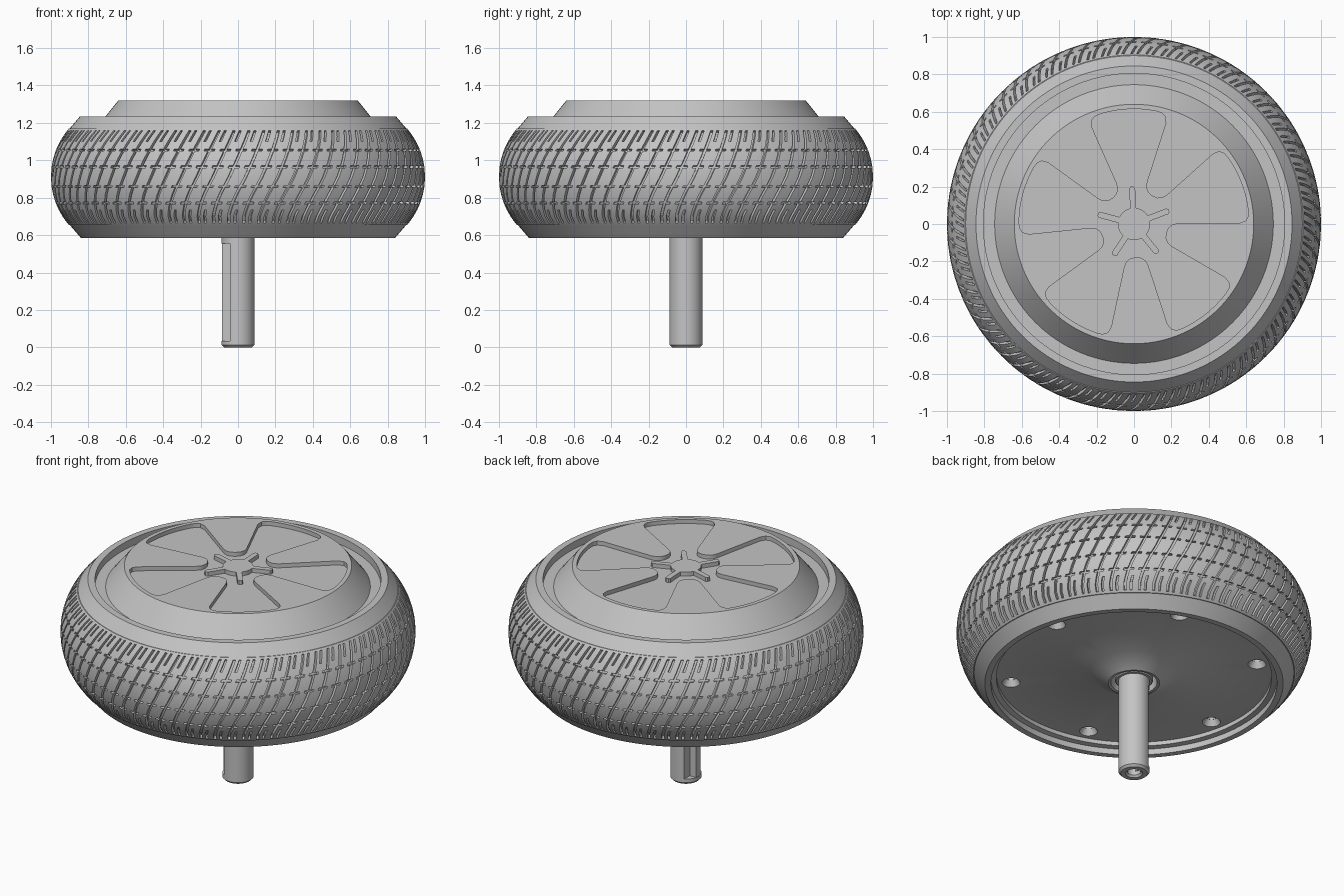
import bpy, bmesh
from math import cos, sin, radians, sqrt, tau
from mathutils import Matrix, Vector

if "Cube" in bpy.data.objects:
    bpy.data.objects.remove(bpy.data.objects["Cube"])

grey = bpy.data.materials.new("plain_grey")
grey.use_nodes = True
grey.diffuse_color = (0.55, 0.55, 0.55, 1)
grey.node_tree.nodes["Principled BSDF"].inputs["Base Color"].default_value = (0.55, 0.55, 0.55, 1)


def finish(bm, name, recalc=True):
    if recalc:
        bmesh.ops.recalc_face_normals(bm, faces=bm.faces)
    mesh = bpy.data.meshes.new(name)
    bm.to_mesh(mesh)
    bm.free()
    mesh.materials.append(grey)
    obj = bpy.data.objects.new(name, mesh)
    bpy.context.collection.objects.link(obj)
    return obj


def lathe(name, profile, steps=128, closed=False):
    bm = bmesh.new()
    verts = [bm.verts.new((r, 0, z)) for r, z in profile]
    edges = [bm.edges.new(pair) for pair in zip(verts, verts[1:])]
    if closed:
        edges.append(bm.edges.new((verts[-1], verts[0])))
    bmesh.ops.spin(bm, geom=verts + edges, axis=(0, 0, 1), cent=(0, 0, 0),
                   angle=tau, steps=steps)
    bmesh.ops.remove_doubles(bm, verts=bm.verts, dist=0.0001)
    return finish(bm, name)


def prism(name, outline, z0, z1):
    bm = bmesh.new()
    low = [bm.verts.new((x, y, z0)) for x, y in outline]
    high = [bm.verts.new((x, y, z1)) for x, y in outline]
    bm.faces.new(low)
    bm.faces.new(high)
    for i in range(len(low)):
        j = (i + 1) % len(low)
        bm.faces.new((low[i], low[j], high[j], high[i]))
    return finish(bm, name)


def cut(target, cutter):
    mod = target.modifiers.new("cut", 'BOOLEAN')
    mod.operation = 'DIFFERENCE'
    mod.solver = 'EXACT'
    mod.object = cutter
    bpy.context.view_layer.objects.active = target
    bpy.ops.object.modifier_apply(modifier=mod.name)
    bpy.data.objects.remove(cutter)


def polar(r, degrees):
    return r * cos(radians(degrees)), r * sin(radians(degrees))


def rectangle(x0, x1, y0, y1):
    return [(x0, y0), (x1, y0), (x1, y1), (x0, y1)]


# Tyre bulge: radius at a height
LOW, HIGH, MID, ARC = 0.655, 1.17, 0.912, 0.395


def bulge(z):
    return 1 - ARC + sqrt(ARC ** 2 - (z - MID) ** 2)


# Tyre carcass with chamfered shoulders, hidden core under the tread
core = [(bulge(z) - 0.03, z) for z in (0.66, 0.75, 0.83, 0.91, 1.0, 1.08, 1.165)]
lathe("tyre_carcass", [(0.805, 0.75), (0.805, 0.585), (0.84, 0.585), (0.9, LOW)] + core
      + [(0.9, HIGH), (0.845, 1.235), (0.805, 1.235), (0.805, 1.1)], closed=True)

# Tread: slanted grid whose groove cells are sunk
COUNT, DEPTH = 72, 0.02
columns = [0.05, 0.30, 0.47, 0.72, 0.87]
dashes = [0.77, 0.86, 0.965, 1.055]
heights = sorted([LOW, 0.666, 0.70, 0.735, 0.815, 0.91, 1.01, 1.10, 1.13, 1.16, HIGH]
                 + [d + s for d in dashes for s in (-0.006, 0.006)])


def slant(z):
    t = max(0, (z - 0.70) / (HIGH - 0.70))
    return 0.21 * t * min(1, 0.6 + t)


bm = bmesh.new()
rows = []
for z in heights:
    r = bulge(z)
    row = []
    for k in range(COUNT):
        for c in columns:
            a = (k + c) * tau / COUNT + slant(z)
            row.append(bm.verts.new((r * cos(a), r * sin(a), z)))
    rows.append(row)
sunk = []
for i in range(len(rows) - 1):
    middle = (heights[i] + heights[i + 1]) / 2
    dash_row = any(abs(middle - d) < 0.004 for d in dashes)
    edge_row = middle < 0.74 or middle > 1.09
    for j in range(len(rows[0])):
        n = (j + 1) % len(rows[0])
        face = bm.faces.new((rows[i][j], rows[i][n], rows[i + 1][n], rows[i + 1][j]))
        cell = j % len(columns)
        if 0 < i < len(rows) - 2:
            if cell == 1 or (dash_row and cell < 3) or (edge_row and cell == 3):
                sunk.append(face)
bm.normal_update()
bmesh.ops.inset_region(bm, faces=sunk, thickness=0.001, depth=-DEPTH, use_boundary=True)
# Turned-in borders of the tread band
for row in (rows[0], rows[-1]):
    inner = [bm.verts.new((v.co.x * 0.96, v.co.y * 0.96, v.co.z)) for v in row]
    for j in range(len(row)):
        n = (j + 1) % len(row)
        quad = (row[j], inner[j], inner[n], row[n])
        bm.faces.new(quad if row is rows[0] else quad[::-1])
finish(bm, "tyre_tread", recalc=False)

# Motor hub: rim, recessed back plate, coned boss around the axle
hub = lathe("motor_hub", [(0, 0.67), (0.115, 0.67), (0.13, 0.59), (0.145, 0.588), (0.255, 0.65),
                          (0.775, 0.65), (0.775, 0.625), (0.806, 0.62), (0.806, 1.19),
                          (0.0, 1.19)])

# Six countersunk bolt holes in the back plate
bm = bmesh.new()
for k in range(6):
    x, y = polar(0.70, 11.5 + 60 * k)
    for r0, r1, z0, z1 in ((0.054, 0.032, 0.645, 0.685), (0.03, 0.03, 0.66, 0.73)):
        part = bmesh.new()
        bmesh.ops.create_cone(part, cap_ends=True, segments=24, radius1=r0, radius2=r1,
                              depth=z1 - z0, matrix=Matrix.Translation((x, y, (z0 + z1) / 2)))
        temp = bpy.data.meshes.new("hole")
        part.to_mesh(temp)
        part.free()
        bm.from_mesh(temp)
        bpy.data.meshes.remove(temp)
cutter = finish(bm, "bolt_hole_cutter")
cutter.hide_render = True
bpy.context.view_layer.update()
mod = hub.modifiers.new("cut", 'BOOLEAN')
mod.operation, mod.solver, mod.use_self, mod.object = 'DIFFERENCE', 'EXACT', True, cutter
bpy.context.view_layer.objects.active = hub
bpy.ops.object.modifier_apply(modifier=mod.name)
bpy.data.objects.remove(cutter)

# Axle collar and axle with centre hole
lathe("axle_collar", [(0, 0.6), (0.102, 0.6), (0.108, 0.606), (0.108, 0.7), (0, 0.7)], 64)
axle = lathe("axle", [(0, 0.06), (0.038, 0.06), (0.038, 0.012), (0.048, 0), (0.075, 0),
                      (0.088, 0.013), (0.088, 0.75), (0, 0.75)], 64)
cut(axle, prism("flat_cutter", rectangle(-0.2, -0.042, -0.2, 0.2), 0.035, 0.555))
prism("axle_key", rectangle(-0.085, -0.03, -0.022, 0.022), 0.035, 0.555)

# Cover cap with a five-lobed recess
cap = lathe("cover_cap", [(0, 1.15), (0.745, 1.15), (0.745, 1.19), (0.64, 1.32), (0, 1.32)])
lobes = []
for k in range(5):
    a = 93 + 72 * k
    lobes += [polar(0.565, a - 20.5), polar(0.598, a - 19.3), polar(0.612, a - 17)]
    lobes += [polar(0.615, a + d) for d in range(-14, 15, 4)]
    lobes += [polar(0.612, a + 17), polar(0.598, a + 19.3), polar(0.565, a + 20.5)]
    lobes += [polar(r, a + 36 + d) for r, d in ((0.235, -16), (0.205, -14.5), (0.185, -9),
                                                (0.178, 0), (0.185, 9), (0.205, 14.5), (0.235, 16))]
cut(cap, prism("lobe_cutter", lobes, 1.295, 1.4))

# Raised hub star with five arms
star = []
for k in range(5):
    a = 93 + 72 * k
    turn = Matrix.Rotation(radians(a), 2)
    for x, y in ((0.085, -0.016), (0.19, -0.016), (0.2, -0.008),
                 (0.2, 0.008), (0.19, 0.016), (0.085, 0.016)):
        star.append(tuple(turn @ Vector((x, y))))
    star += [polar(0.086, a + d) for d in (20, 28, 36, 44, 52)]
prism("centre_star", star, 1.28, 1.32)

# Smooth shading with crisp edges
bpy.ops.object.select_all(action='DESELECT')
for obj in bpy.context.collection.objects:
    if obj.type == 'MESH' and obj.data.materials and obj.data.materials[0] == grey:
        obj.select_set(True)
        bpy.context.view_layer.objects.active = obj
bpy.ops.object.shade_smooth_by_angle(angle=radians(30))
